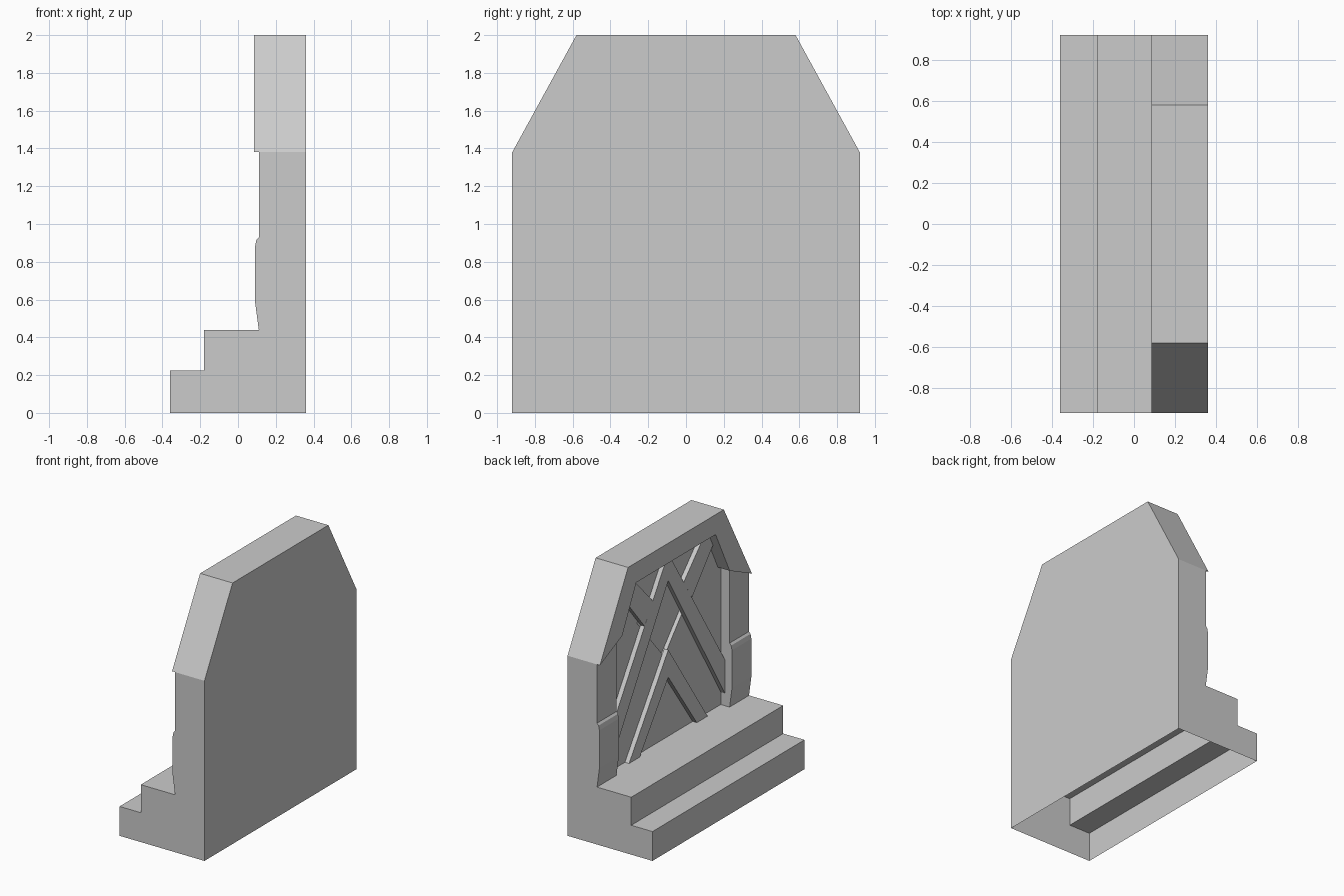
import bpy
import bmesh

old = bpy.data.objects.get("Cube")
if old:
    bpy.data.objects.remove(old, do_unlink=True)

stone = bpy.data.materials.new("light_grey_stone")
stone.use_nodes = True
GREY = (0.6, 0.6, 0.6, 1)
stone.diffuse_color = GREY
stone.node_tree.nodes["Principled BSDF"].inputs["Base Color"].default_value = GREY


def prism(name, profile, start, end, axis, open_bottom=False):
    """Extrude a (y, z) profile along x, or an (x, z) profile along y."""
    bm = bmesh.new()

    def place(p, d):
        return (d, p[0], p[1]) if axis == "x" else (p[0], d, p[1])

    a = [bm.verts.new(place(p, start)) for p in profile]
    b = [bm.verts.new(place(p, end)) for p in profile]
    bm.faces.new(a)
    bm.faces.new(b[::-1])
    n = len(profile)
    for i in range(n):
        j = (i + 1) % n
        bm.faces.new((a[j], a[i], b[i], b[j]))
    bmesh.ops.recalc_face_normals(bm, faces=bm.faces)
    if open_bottom:
        low = [f for f in bm.faces if all(v.co.z < 0.001 for v in f.verts)]
        bmesh.ops.delete(bm, geom=low, context="FACES")
    mesh = bpy.data.meshes.new(name)
    bm.to_mesh(mesh)
    bm.free()
    mesh.materials.append(stone)
    obj = bpy.data.objects.new(name, mesh)
    bpy.context.collection.objects.link(obj)
    return obj


def pair(name, profile, start, end):
    """Two mirrored pieces facing the steps, one on each side of y = 0."""
    for side, s in (("near", -1), ("far", 1)):
        prism(f"{name}_{side}", [(s * y, z) for y, z in profile], start, end, "x")


HALF, STEP, BACK, DEEP, PANEL, BOARD = 0.92, 0.44, 0.36, 0.215, 0.185, 0.15
EAVE, TOP = 1.38, 2.0

# Hollow two-step base
prism("steps", [(-0.36, 0), (-0.36, 0.225), (-0.18, 0.225), (-0.18, STEP),
                (BACK, STEP), (BACK, 0)], -HALF, HALF, "y", open_bottom=True)

# Wall with chamfered top corners
prism("back_wall", [(-HALF, STEP), (HALF, STEP), (HALF, EAVE), (0.58, TOP),
                    (-0.58, TOP), (-HALF, EAVE)], DEEP, BACK, "x")

# Recessed panel around a deeper diamond
pair("panel", [(0, STEP), (0.9, STEP), (0.9, EAVE), (0.56, 1.97), (0, 1.97),
               (0, 1.75), (0.33, 1.45), (0, 1.07)], PANEL, DEEP)

# Raised boards: two chevrons and the short braces above
pair("upper_chevron", [(0, 1.66), (0.7, 0.51), (0.7, 0.77), (0, 1.87)], BOARD, PANEL)
pair("lower_chevron", [(0, 0.92), (0.345, STEP), (0.475, STEP), (0, 1.13)], BOARD, PANEL)
pair("top_brace", [(0.287, 1.42), (0.60, 1.796), (0.45, 1.853), (0.187, 1.576)], BOARD, PANEL)

# Arch frame
pair("arch_frame", [(0, 1.847), (0.48, 1.847), (0.65, 1.505), (HALF, EAVE),
                    (0.58, TOP), (0, TOP)], 0.085, DEEP)

# Side pillars with a swelling lower half, plus the wedge under the arch
PILLAR = [(0.11, STEP), (0.09, 0.59), (0.09, 0.88), (0.097, 0.915), (0.11, 0.93),
          (0.11, EAVE), (DEEP, EAVE), (DEEP, STEP)]
for side, s in (("near", -1), ("far", 1)):
    prism(f"pillar_{side}", PILLAR, s * 0.685, s * HALF, "y")
pair("pillar_cap", [(0.685, EAVE), (HALF, EAVE), (0.685, 1.49)], 0.11, DEEP)
